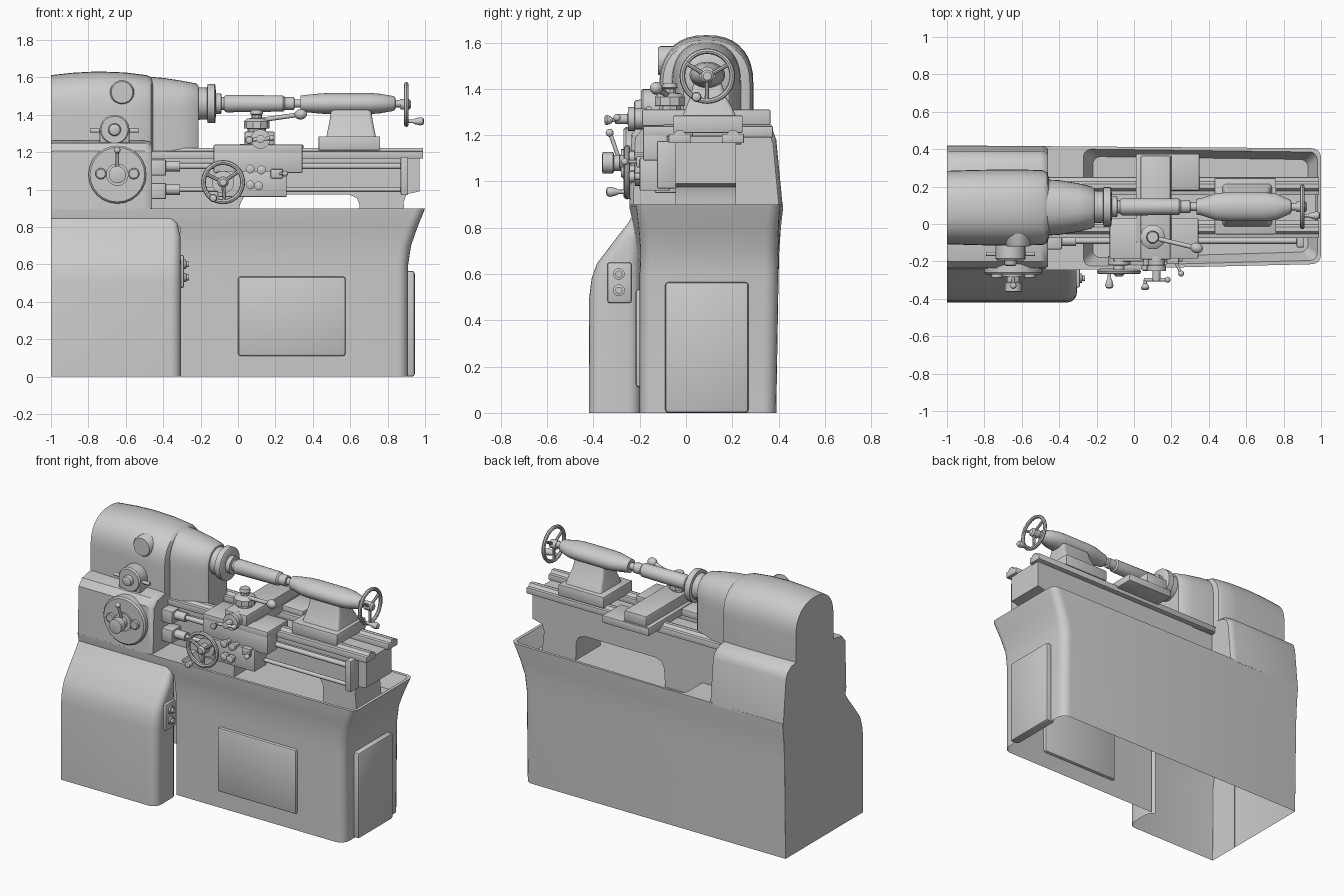
import bpy, bmesh
from math import sin, cos, pi, radians
from mathutils import Vector


def finish(name, bm):
    bmesh.ops.recalc_face_normals(bm, faces=bm.faces[:])
    me = bpy.data.meshes.new(name)
    bm.to_mesh(me)
    bm.free()
    ob = bpy.data.objects.new(name, me)
    bpy.context.collection.objects.link(ob)
    return ob


def loft(name, rings, cap0=True, cap1=True, drop=None):
    bm = bmesh.new()
    vs = [[bm.verts.new(p) for p in r] for r in rings]
    n = len(rings[0])
    for a, b in zip(vs, vs[1:]):
        for i in range(n):
            j = (i + 1) % n
            bm.faces.new((a[i], a[j], b[j], b[i]))
    if cap0:
        bm.faces.new(vs[0][::-1])
    if cap1:
        bm.faces.new(vs[-1])
    if drop:
        dead = [f for f in bm.faces if drop(f.calc_center_median())]
        bmesh.ops.delete(bm, geom=dead, context='FACES')
    return finish(name, bm)


def turned(name, origin, axis, prof, n=24):
    # prof: (distance along axis, radius)
    m = Vector(axis).to_track_quat('Z', 'Y').to_matrix()
    o = Vector(origin)
    return loft(name, [[o + m @ Vector((r * cos(2 * pi * i / n), r * sin(2 * pi * i / n), d))
                        for i in range(n)] for d, r in prof])


def rod(name, a, b, r, n=12):
    d = Vector(b) - Vector(a)
    return turned(name, a, d, [(0, r), (d.length, r)], n)


def ball(name, c, r, axis=(0, -1, 0), stretch=1.0):
    return turned(name, c, axis, [(-cos(t * pi / 8) * r * stretch, max(sin(t * pi / 8), .05) * r)
                                  for t in range(9)], 12)


def box(name, x0, x1, y0, y1, z0, z1, bev=0.006):
    bm = bmesh.new()
    bmesh.ops.create_cube(bm, size=1)
    for v in bm.verts:
        v.co = ((x0, x1)[v.co.x > 0], (y0, y1)[v.co.y > 0], (z0, z1)[v.co.z > 0])
    if bev:
        bmesh.ops.bevel(bm, geom=bm.edges[:], offset=bev, segments=2, profile=.5, affect='EDGES')
    return finish(name, bm)


def plan(z, x0, x1, y0, y1, rl, rr, split=None, taper=(0, 0)):
    # rounded rectangle seen from above
    pts = []
    for cx, cy, r, a0 in ((x0 + rl, y0 + rl, rl, pi), (x1 - rr, y0 + rr + taper[0], rr, 1.5 * pi),
                          (x1 - rr, y1 - rr - taper[1], rr, 0), (x0 + rl, y1 - rl, rl, .5 * pi)):
        for k in range(6):
            a = a0 + k * pi / 10
            pts.append((cx + r * cos(a), cy + r * sin(a), z))
        if split is not None and len(pts) == 6:
            pts.append((split, y0, z))
    return pts


def arch(x, hw, zb, zt, zs=1.42, yc=.088, n=18):
    pts = [(x, yc + hw, zb)]
    for k in range(n + 1):
        c, s = cos(pi * k / n), sin(pi * k / n)
        pts.append((x, yc + hw * (1 if c > 0 else -1) * abs(c) ** .85, zs + (zt - zs) * abs(s) ** .85))
    return pts + [(x, yc - hw, zb)]


def wheel(name, c, axis, R, r, spoke_r, phase=0):
    q = Vector(axis).to_track_quat('Z', 'Y')
    bpy.ops.mesh.primitive_torus_add(location=c, rotation=q.to_euler(), major_radius=R - r,
                                     minor_radius=r, major_segments=28, minor_segments=8)
    bpy.context.object.name = name + "_rim"
    turned(name + "_hub", c, axis, [(-.03, .028), (.015, .028), (.025, .018)], 16)
    for k in range(3):
        a = phase + k * 2 * pi / 3
        tip = Vector(c) + q @ Vector((cos(a), sin(a), 0)) * (R - r)
        rod(f"{name}_spoke_{k}", c, tip, spoke_r, 8)


def grip(name, base, axis, length):
    turned(name, base, axis, [(0, .009), (length * .35, .009), (length * .5, .016),
                              (length * .8, .022), (length * .95, .018), (length, .008)], 12)


# Cabinet with chip tray, open underneath
T = (.03, .015)
loft("cabinet_tub", [
    plan(0, -1, .91, -.20, .39, .004, .06, -.31),
    plan(.6, -1, .91, -.20, .40, .004, .06, -.31),
    plan(.70, -1, .925, -.207, .403, .004, .06, -.31, (.01, .005)),
    plan(.80, -1, .96, -.225, .41, .004, .055, -.31, (.02, .01)),
    plan(.89, -1, .997, -.245, .42, .004, .05, -.31, T),
    plan(.90, -1, 1.0, -.245, .42, .004, .05, -.31, T),
    plan(.90, -.27, .98, -.225, .40, .04, .04, -.2, T),
    plan(.80, -.22, .93, -.18, .36, .04, .04, -.15, T)],
    cap0=False, drop=lambda c: c.x < -.32 and c.y < -.19 and c.z < .78 and c.x > -.99)
# Motor cabinet bulging forward
loft("motor_cabinet", [plan(z, -1, x1, y0, y1, .002, r) for z, x1, y0, y1, r in (
    (0, -.305, -.42, -.195, .055), (.5, -.305, -.418, -.195, .055), (.58, -.305, -.408, -.195, .055),
    (.645, -.306, -.385, -.195, .055), (.75, -.308, -.305, -.195, .045),
    (.82, -.325, -.25, -.19, .025), (.86, -.36, -.226, -.19, .015))],
    cap0=False, drop=lambda c: c.y > -.2 and c.z < .8)
box("front_panel", 0, .575, -.218, -.18, .11, .535, .014)
box("end_panel", .88, .945, -.09, .27, 0, .565, .014)

# Switch box
box("switch_box", -.32, -.288, -.34, -.235, .475, .65, .01)
for i, z in enumerate((.6, .53)):
    turned(f"switch_button_{i}", (-.29, -.29, z), (1, 0, 0), [(0, .025), (.012, .025), (.014, .015), (.028, .015)], 16)

# Gearbox block and headstock
prof = [(.418, .89), (.39, 1.18), (.375, 1.22), (.33, 1.25), (.25, 1.262), (-.13, 1.262),
        (-.20, 1.248), (-.235, 1.205), (-.245, .89)]
loft("gearbox_block", [[(x, .09 + (y - .09) * k, .89 + (z - .89) * k) for y, z in prof]
                       for x, k in ((-1, .99), (-.985, 1), (-.5, 1), (-.475, .985), (-.46, .95))])
loft("headstock", [arch(x, h, 1.2, z) for x, h, z in (
    (-1, .196, 1.612), (-.88, .2, 1.625), (-.75, .203, 1.632), (-.6, .203, 1.626),
    (-.49, .2, 1.612), (-.465, .188, 1.602), (-.455, .16, 1.59))])
loft("headstock_nose", [arch(x, h, 1.16, z) for x, h, z in (
    (-.5, .152, 1.606), (-.4, .146, 1.597), (-.3, .13, 1.582), (-.225, .112, 1.568), (-.21, .098, 1.555))])

# Headstock controls
turned("speed_boss", (-.62, .05, 1.52), (0, -1, 0), [(0, .065), (.16, .065), (.17, .058)], 20)
turned("selector_plate", (-.66, -.1, 1.32), (0, -1, 0), [(0, .08), (.085, .08), (.095, .072)], 20)
box("selector_foot", -.74, -.58, -.19, -.1, 1.25, 1.32)
turned("selector_knob", (-.66, -.19, 1.32), (0, -1, 0), [(0, .035), (.03, .03), (.035, .02)], 16)
rod("selector_bar", (-.79, -.16, 1.315), (-.53, -.16, 1.315), .011)
turned("feed_dial", (-.645, -.21, 1.08), (0, -1, 0), [(0, .155), (.05, .155), (.06, .146)], 24)
turned("feed_dial_knob", (-.645, -.26, 1.08), (0, -1, 0),
       [(0, .06), (.02, .06), (.022, .035), (.05, .035), (.055, .046), (.1, .046), (.103, .035)], 20)
for s in (-1, 1):
    turned(f"feed_button_{s}", (-.645 + s * .088, -.265, 1.085), (0, -1, 0), [(0, .03), (.02, .03), (.025, .024)], 16)
rod("feed_lever", (-.645, -.29, 1.1), (-.645, -.325, 1.2), .009)
ball("feed_lever_ball", (-.645, -.33, 1.21), .017)

# Spindle, chuck and workpiece on the turning axis
AX = (0, .092, 1.46)
turned("spindle_chuck", AX, (1, 0, 0), [(-.24, .088), (-.165, .085), (-.163, .105), (-.125, .105), (-.12, .098),
                                       (-.118, .055), (-.09, .055), (-.088, .035), (-.07, .035)], 28)
turned("workpiece", AX, (1, 0, 0), [(-.08, .03), (-.07, .042), (-.06, .047), (.24, .043), (.25, .034), (.3, .034),
                                   (.302, .022), (.345, .022)], 24)
# Tailstock
barrel = turned("tailstock_barrel", AX, (1, 0, 0), [
    (.335, .042), (.36, .046), (.44, .054), (.5, .057), (.7, .057), (.76, .052), (.83, .04), (.84, .034),
    (.842, .02), (.9, .02)], 28)
for v in barrel.data.vertices:
    if .4 < v.co.x < .8:
        v.co.y = AX[1] + (v.co.y - AX[1]) * 1.35
loft("tailstock_column", [plan(z, a, b, c, d, .02, .02) for z, a, b, c, d in (
    (1.27, .47, .74, -.02, .22), (1.32, .48, .73, 0, .2), (1.37, .49, .72, .02, .17), (1.44, .5, .71, .035, .15))])
box("tailstock_base", .43, .76, -.055, .245, 1.21, 1.285)
wheel("tailstock_wheel", (.9, .092, 1.455), (1, 0, 0), .12, .012, .009, .5)
grip("tailstock_handle", (.9, .045, 1.365), (1, 0, 0), .095)

# Bed with arch, rails
bed = [(-.46, 1.17), (.97, 1.17), (.97, .99), (.9, .975), (.885, .93), (.9, .79), (.655, .79), (.65, .92),
       (.635, .955), (.59, .975), (.07, .975), (.03, .96), (.01, .92), (0, .79), (-.46, .79)]
loft("bed", [[(x, y, z) for x, z in bed] for y in (-.045, .215)])
for n, y0, y1 in (("front", -.075, .02), ("back", .155, .25)):
    box(f"{n}_rail", -.46, .99, y0, y1, 1.165, 1.205, .004)
    m = (y0 + y1) / 2
    loft(f"{n}_rail_ridge", [[(x, m - .03, 1.2), (x, m - .012, 1.222), (x, m + .012, 1.222), (x, m + .03, 1.2)]
                             for x in (-.46, .99)])

# Lead screw, feed rod and brackets
for n, z, r in (("lead_screw", 1.125, .016), ("feed_rod", 1.0, .013)):
    rod(n, (-.46, -.09, z), (.9, -.09, z), r)
    turned(n + "_collar", (-.39, -.09, z), (1, 0, 0), [(0, .028), (.08, .028)], 16)
    box(n + "_left_bracket", -.47, -.385, -.135, -.04, z - .05, z + .035)
box("right_bracket", .87, .91, -.125, -.04, .97, 1.175)
box("rack", -.4, .87, -.065, -.04, 1.135, 1.165, 0)

# Carriage: saddle, cross slide, apron
box("saddle_front", -.13, .345, -.185, .03, 1.195, 1.24)
box("saddle_bridge", .01, .2, -.1, .37, 1.195, 1.245)
box("saddle_back", .01, .35, .18, .375, 1.19, 1.24)
box("cross_slide", .035, .195, -.19, .365, 1.24, 1.31)
box("apron_upper", -.13, .345, -.185, -.08, 1.09, 1.21)
box("apron_lower", -.11, .26, -.2, -.07, .96, 1.1)

# Tool post and lever
turned("tool_post", (.1, -.07, 1.3), (0, 0, 1), [(0, .05), (.025, .05), (.027, .068), (.065, .068), (.08, .05),
                                                (.083, .028), (.1, .028), (.105, .035), (.125, .03)], 10)
rod("tool_lever", (.11, -.075, 1.37), (.32, -.125, 1.4), .012)
ball("tool_lever_knob", (.335, -.128, 1.402), .028, (1, -.25, .1), 1.2)

# Apron handwheel
turned("apron_wheel_shaft", (-.08, -.17, 1.04), (0, -1, 0), [(0, .06), (.05, .06), (.052, .03), (.1, .03)], 20)
wheel("apron_wheel", (-.08, -.255, 1.04), (0, -1, 0), .118, .013, .01, .6)
grip("apron_wheel_handle", (-.132, -.26, .955), (0, -1, 0), .085)

# Cross slide crank
turned("crank_shaft", (.12, -.17, 1.27), (0, -1, 0), [(0, .045), (.05, .045), (.052, .052), (.08, .052), (.082, .022),
                                                     (.135, .022), (.138, .012)], 20)
rod("crank_bar", (.055, -.298, 1.265), (.185, -.298, 1.275), .01)
grip("crank_handle", (.06, -.298, 1.265), (0, -1, 0), .055)
ball("crank_ball", (.18, -.298, 1.275), .016)

# Apron knobs and feed lever
for i, (x, z) in enumerate(((.065, 1.11), (.125, 1.105), (.065, 1.025), (.11, 1.02))):
    turned(f"apron_knob_{i}", (x, -.175, z), (0, -1, 0), [(0, .014), (.045, .014), (.047, .024), (.07, .024), (.075, .016)], 12)
box("feed_lever_box", .175, .24, -.215, -.17, 1.06, 1.11)
rod("apron_lever", (.22, -.2, 1.085), (.25, -.26, 1.085), .008)
ball("apron_lever_ball", (.252, -.265, 1.085), .016)

# Smooth shading with sharp edges kept
for ob in bpy.data.objects:
    ob.select_set(True)
    bpy.context.view_layer.objects.active = ob
bpy.ops.object.shade_smooth_by_angle(angle=radians(35))
